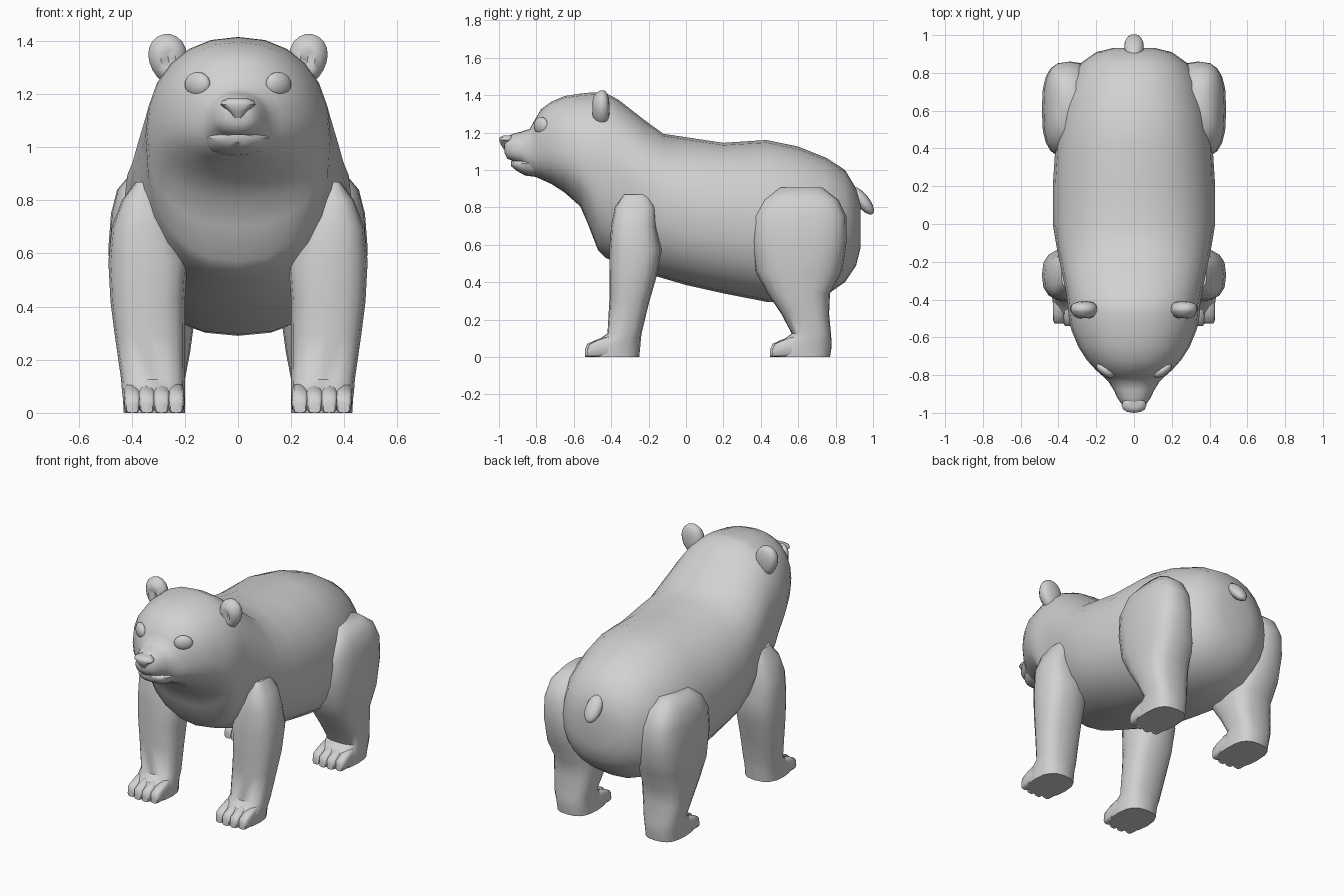
import bpy, bmesh, math
from mathutils import Matrix, Vector

grey = bpy.data.materials.new("plain_grey")
grey.diffuse_color = (0.64, 0.64, 0.64, 1)


def add_loft(bm, axis, secs, n=20, e=2.2, e_low=None):
    """Skin rings along y or z. Section: (position, x0, x1, b0, b1, height of widest point 0-1)."""
    rings = []
    for t, x0, x1, b0, b1, *m in secs:
        mid = m[0] if m else 0.5
        cx, hx, cb = (x0 + x1) / 2, (x1 - x0) / 2, b0 + (b1 - b0) * mid
        ring = []
        for i in range(n):
            a = 2 * math.pi * i / n
            c, s = math.cos(a), math.sin(a)
            p = 2 / (e_low if e_low and s < 0 else e)
            x = cx + hx * math.copysign(abs(c) ** p, c)
            b = cb + (b1 - cb if s > 0 else cb - b0) * math.copysign(abs(s) ** p, s)
            ring.append(bm.verts.new((x, t, b) if axis == "y" else (x, b, t)))
        rings.append(ring)
    for r, q in zip(rings, rings[1:]):
        for i in range(n):
            j = (i + 1) % n
            bm.faces.new((r[i], r[j], q[j], q[i]))
    bm.faces.new(rings[0])
    bm.faces.new(rings[-1])


def finish(name, bm, mirror=False, angle=50):
    bmesh.ops.recalc_face_normals(bm, faces=bm.faces[:])
    me = bpy.data.meshes.new(name)
    bm.to_mesh(me)
    bm.free()
    me.materials.append(grey)
    ob = bpy.data.objects.new(name, me)
    bpy.context.collection.objects.link(ob)
    bpy.ops.object.select_all(action="DESELECT")
    ob.select_set(True)
    bpy.context.view_layer.objects.active = ob
    bpy.ops.object.shade_smooth_by_angle(angle=math.radians(angle))
    if mirror:
        ob.modifiers.new("mirror", "MIRROR").use_mirror_merge = False
    return ob


def loft(name, axis, secs, mirror=False, **kw):
    bm = bmesh.new()
    add_loft(bm, axis, secs, **kw)
    return finish(name, bm, mirror)


def sym(rows):
    """(y, bottom, top, half width, widest) -> loft sections."""
    return [(y, -w, w, b, t, m) for y, b, t, w, m in rows]


def ball(name, centre, radii, rot=0, axis="X", mirror=False, shape=None):
    bm = bmesh.new()
    bmesh.ops.create_uvsphere(bm, u_segments=16, v_segments=10, radius=1)
    if shape:
        for v in bm.verts:
            shape(v.co)
    m = (Matrix.Translation(Vector(centre)) @ Matrix.Rotation(math.radians(rot), 4, axis)
         @ Matrix.Diagonal((*radii, 1)))
    bm.transform(m)
    return finish(name, bm, mirror)


# Body: one skin from rump over neck and head to muzzle
loft("body", "y", sym([
    (0.932, 0.58, 0.82, 0.11, 0.5), (0.91, 0.49, 0.90, 0.20, 0.5), (0.85, 0.40, 1.0, 0.285, 0.48),
    (0.75, 0.33, 1.065, 0.35, 0.46), (0.6, 0.29, 1.125, 0.395, 0.46), (0.43, 0.295, 1.16, 0.415, 0.48),
    (0.2, 0.34, 1.145, 0.43, 0.5), (0.0, 0.385, 1.175, 0.43, 0.5), (-0.12, 0.42, 1.193, 0.41, 0.54),
    (-0.22, 0.45, 1.265, 0.39, 0.56), (-0.36, 0.50, 1.375, 0.36, 0.57),
    (-0.43, 0.53, 1.412, 0.35, 0.57), (-0.47, 0.57, 1.415, 0.348, 0.56),
    (-0.52, 0.70, 1.413, 0.342, 0.49), (-0.565, 0.805, 1.408, 0.33, 0.42),
    (-0.65, 0.88, 1.395, 0.295, 0.42), (-0.72, 0.925, 1.365, 0.25, 0.42),
    (-0.775, 0.95, 1.325, 0.20, 0.42), (-0.81, 0.965, 1.265, 0.16, 0.42),
    (-0.835, 0.985, 1.22, 0.135, 0.42), (-0.88, 1.03, 1.205, 0.107, 0.42),
    (-0.92, 1.045, 1.195, 0.088, 0.42), (-0.955, 1.06, 1.18, 0.065, 0.42),
    (-0.97, 1.09, 1.165, 0.042, 0.42)]), n=24, e=2.2, e_low=2.3)

# Lower jaw and nose
loft("lower_jaw", "y", sym([
    (-0.78, 0.96, 1.06, 0.14, 0.75), (-0.86, 0.97, 1.055, 0.112, 0.75),
    (-0.905, 0.995, 1.05, 0.08, 0.75), (-0.935, 1.02, 1.048, 0.045, 0.75)]), n=16)
loft("nose", "z", [
    (1.11, -0.015, 0.015, -0.975, -0.94), (1.135, -0.035, 0.035, -0.99, -0.93),
    (1.16, -0.066, 0.066, -1.0, -0.92), (1.175, -0.06, 0.06, -0.995, -0.92),
    (1.185, -0.035, 0.035, -0.975, -0.92)], n=12)

# Eyes
ball("eyes", (0.152, -0.775, 1.237), (0.056, 0.028, 0.046), rot=35, axis="Z", mirror=True)


# Ears: thick, cupped at the front, narrower at the base
def cup(co):
    r = min(1, math.hypot(co.x, co.z))
    if co.y < 0:
        co.y = -0.35 * math.sqrt(max(0, 1 - r * r)) - 0.65 * math.sin(math.pi * r)
    else:
        co.y **= 0.6
    co.x *= 1 + 0.15 * co.z


ball("ears", (0.262, -0.455, 1.33), (0.072, 0.047, 0.097), rot=10, axis="Y", mirror=True, shape=cup)

# Stubby tail
ball("tail", (0, 0.943, 0.835), (0.052, 0.036, 0.09), rot=38)

# Legs with flat feet
loft("front_legs", "z", [
    (0, 0.20, 0.43, -0.525, -0.25), (0.05, 0.20, 0.433, -0.52, -0.245),
    (0.085, 0.20, 0.437, -0.48, -0.242), (0.125, 0.20, 0.44, -0.42, -0.238),
    (0.3, 0.20, 0.465, -0.41, -0.195),
    (0.42, 0.20, 0.48, -0.41, -0.16), (0.57, 0.19, 0.488, -0.41, -0.13),
    (0.7, 0.24, 0.475, -0.40, -0.16), (0.8, 0.29, 0.437, -0.38, -0.165),
    (0.87, 0.335, 0.385, -0.33, -0.2)], mirror=True, n=16, e=2.6)
loft("hind_legs", "z", [
    (0, 0.20, 0.43, 0.465, 0.77), (0.05, 0.20, 0.433, 0.47, 0.778),
    (0.085, 0.20, 0.437, 0.51, 0.778), (0.125, 0.20, 0.44, 0.565, 0.775),
    (0.23, 0.18, 0.455, 0.51, 0.765),
    (0.34, 0.165, 0.465, 0.435, 0.77), (0.46, 0.17, 0.48, 0.37, 0.835),
    (0.62, 0.19, 0.488, 0.35, 0.86), (0.75, 0.22, 0.478, 0.355, 0.858),
    (0.84, 0.25, 0.455, 0.41, 0.815), (0.905, 0.29, 0.40, 0.5, 0.73)],
    mirror=True, n=20, e=2.8)

# Four toes on each foot
for name, y in (("front_toes", -0.54), ("hind_toes", 0.45)):
    bm = bmesh.new()
    for k in range(4):
        x = 0.233 + 0.055 * k
        d = 0.012 if k in (0, 3) else 0
        add_loft(bm, "y", [(y + dy + d, x - w, x + w, 0, h) for dy, h, w in (
            (0, 0.04, 0.022), (0.012, 0.07, 0.029), (0.05, 0.088, 0.032),
            (0.11, 0.11, 0.032), (0.14, 0.105, 0.03))], n=12, e=3.5)
    finish(name, bm, mirror=True)
